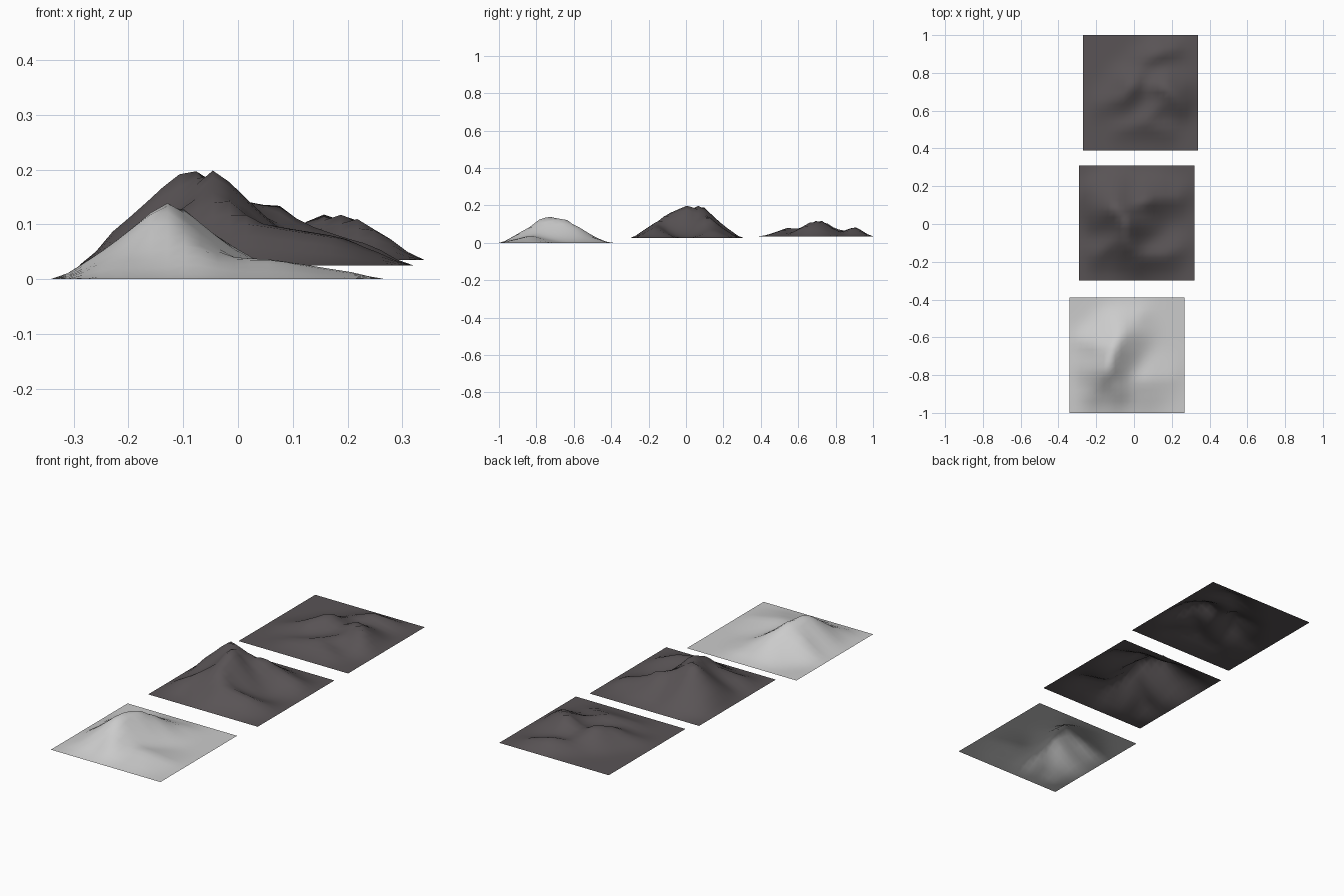
import bpy, bmesh
from mathutils import Vector

SIZE, N = 0.61, 20          # tile width and grid divisions


def ridge_height(x, y, ridges):
    """Height above the tile base: the highest ridge flank at this point."""
    best = 0.0
    p = Vector((x, y))
    for ridge in ridges:
        for a, b in zip(ridge, ridge[1:]):
            pa, pb = Vector(a[:2]), Vector(b[:2])
            d = pb - pa
            t = max(0.0, min(1.0, (p - pa).dot(d) / d.length_squared))
            h = a[2] + (b[2] - a[2]) * t
            r = a[3] + (b[3] - a[3]) * t
            k = (p - pa - d * t).length / r
            if k < 1:
                best = max(best, h * (1 - k) ** 1.4)
    return best


def terrain_tile(name, cx, cy, base, ridges, smooth, mat=None):
    """Square open sheet, raised along ridges given as (x, y, height, reach)."""
    bm = bmesh.new()
    bmesh.ops.create_grid(bm, x_segments=N, y_segments=N, size=SIZE / 2)
    for v in bm.verts:
        edge = SIZE / 2 - max(abs(v.co.x), abs(v.co.y))
        fade = min(1.0, edge / 0.06)
        x, y = v.co.x + cx, v.co.y + cy
        v.co = (x, y, base + fade * ridge_height(x, y, ridges))
    # soften the valleys, keeping the crests almost intact
    inner = [v for v in bm.verts if not v.is_boundary]
    for _ in range(2):
        new = {}
        for v in inner:
            avg = sum(e.other_vert(v).co.z for e in v.link_edges) / len(v.link_edges)
            w = smooth if avg < v.co.z else 0.6
            new[v] = v.co.z + (avg - v.co.z) * w
        for v, z in new.items():
            v.co.z = z
    me = bpy.data.meshes.new(name)
    bm.to_mesh(me)
    bm.free()
    for f in me.polygons:
        f.use_smooth = True
    if mat:
        me.materials.append(mat)
    ob = bpy.data.objects.new(name, me)
    bpy.context.collection.objects.link(ob)


rock = bpy.data.materials.new("dark_rock")
rock.diffuse_color = (0.10, 0.088, 0.092, 1)

# Front tile: one mountain with a north-east crest and a low eastern shelf
terrain_tile("front_mountain", -0.037, -0.695, 0.0, [
    [(-0.20, -0.87, 0.055, 0.14), (-0.14, -0.77, 0.143, 0.21), (-0.11, -0.66, 0.14, 0.21),
     (-0.075, -0.60, 0.105, 0.20), (-0.02, -0.55, 0.045, 0.17), (0.02, -0.50, 0.03, 0.12)],
    [(-0.11, -0.66, 0.13, 0.18), (-0.18, -0.65, 0.10, 0.15), (-0.26, -0.63, 0.035, 0.10)],
    [(-0.12, -0.78, 0.11, 0.2), (-0.09, -0.86, 0.075, 0.15)],
    [(-0.05, -0.82, 0.042, 0.20), (0.06, -0.83, 0.04, 0.20), (0.20, -0.82, 0.014, 0.16)],
], 0.08)

# Middle tile: tall peak with arms curving round an eastern bowl
terrain_tile("middle_mountain", 0.015, 0.005, 0.025, [
    [(-0.10, 0.08, 0.185, 0.24), (-0.065, 0.05, 0.175, 0.24), (-0.04, 0.0, 0.18, 0.23),
     (-0.04, -0.09, 0.14, 0.21), (0.02, -0.16, 0.09, 0.16), (0.16, -0.16, 0.065, 0.14),
     (0.22, -0.14, 0.04, 0.12)],
    [(-0.09, 0.08, 0.18, 0.23), (0.0, 0.10, 0.125, 0.20), (0.06, 0.12, 0.122, 0.18),
     (0.11, 0.14, 0.09, 0.16), (0.22, 0.14, 0.05, 0.13)],
    [(-0.10, 0.06, 0.15, 0.2), (-0.18, 0.05, 0.10, 0.15), (-0.25, 0.07, 0.04, 0.10)],
    [(-0.06, -0.05, 0.13, 0.18), (-0.18, -0.15, 0.06, 0.14)],
], 0.08, rock)

# Back tile: scattered low hills
terrain_tile("back_hills", 0.035, 0.695, 0.035, [
    [(0.08, 0.74, 0.05, 0.12), (0.16, 0.72, 0.09, 0.16), (0.20, 0.69, 0.086, 0.16),
     (0.23, 0.65, 0.072, 0.14), (0.28, 0.67, 0.035, 0.10)],
    [(-0.16, 0.64, 0.025, 0.12), (-0.06, 0.67, 0.065, 0.15), (-0.01, 0.73, 0.085, 0.16),
     (0.03, 0.80, 0.045, 0.13)],
    [(0.04, 0.86, 0.035, 0.11), (0.12, 0.90, 0.055, 0.12), (0.20, 0.92, 0.035, 0.10)],
    [(-0.06, 0.51, 0.025, 0.11), (0.06, 0.54, 0.048, 0.14), (0.16, 0.50, 0.03, 0.11)],
    [(0.06, 0.54, 0.045, 0.13), (0.12, 0.62, 0.05, 0.12), (0.20, 0.67, 0.07, 0.14)],
], 0.08, rock)
